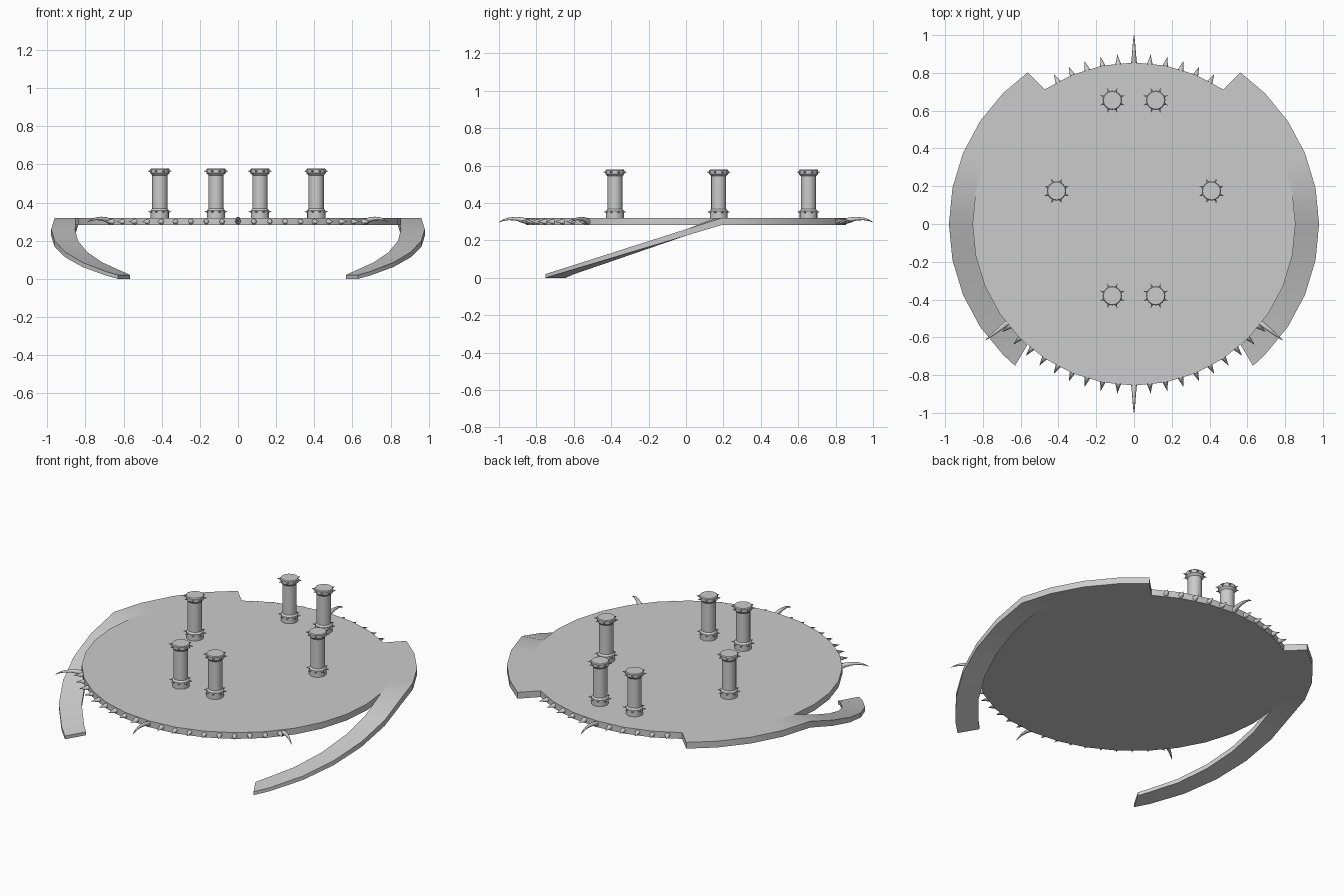
import bpy, bmesh
from math import sin, cos, radians, pi
from mathutils import Matrix, Vector

cube = bpy.data.objects.get("Cube")
if cube:
    bpy.data.objects.remove(cube, do_unlink=True)

grey = bpy.data.materials.new("plain_grey")
grey.use_nodes = True
grey.diffuse_color = (0.6, 0.6, 0.6, 1)
grey.node_tree.nodes["Principled BSDF"].inputs["Base Color"].default_value = (0.6, 0.6, 0.6, 1)

TOP, BOTTOM, RIM, OUTER = 0.32, 0.282, 0.855, 0.98


def finish(name, bm, angle=30):
    """Turn a bmesh into a shaded object."""
    bmesh.ops.recalc_face_normals(bm, faces=bm.faces)
    mesh = bpy.data.meshes.new(name)
    bm.to_mesh(mesh)
    bm.free()
    mesh.materials.append(grey)
    ob = bpy.data.objects.new(name, mesh)
    bpy.context.collection.objects.link(ob)
    bpy.ops.object.select_all(action='DESELECT')
    ob.select_set(True)
    bpy.context.view_layer.objects.active = ob
    bpy.ops.object.shade_smooth_by_angle(angle=radians(angle))
    return ob


def rings(bm, loops):
    """Bridge successive closed loops of points and cap both ends."""
    loops = [[bm.verts.new(p) for p in loop] for loop in loops]
    n = len(loops[0])
    for a, b in zip(loops, loops[1:]):
        for i in range(n):
            j = (i + 1) % n
            bm.faces.new((a[i], a[j], b[j], b[i]))
    bm.faces.new(loops[0])
    bm.faces.new(loops[-1])


def circle(r, z, n):
    return [(r * cos(2 * pi * i / n), r * sin(2 * pi * i / n), z) for i in range(n)]


def spike(bm, a, r, z, width, length, sides=8):
    """Cone pointing outward at angle a from radius r."""
    m = (Matrix.Rotation(a, 4, 'Z') @ Matrix.Translation((r + length / 2, 0, z))
         @ Matrix.Rotation(pi / 2, 4, 'Y'))
    bmesh.ops.create_cone(bm, cap_ends=True, segments=sides, radius1=width,
                          radius2=0, depth=length, matrix=m)


# Round deck
bm = bmesh.new()
rings(bm, [circle(RIM, BOTTOM, 32), circle(RIM, TOP, 32)])
finish("deck", bm)

# Side ramps: flat wing at the back, sweeping down to the ground at the front
bm = bmesh.new()
loops = []
stops = [(56.4, 54.9)] + [(11.25 * k,) * 2 for k in range(4, -5, -1)] + [(-48.6, -50)]
for inner, outer in stops:
    ai, ao = radians(inner), radians(outer)
    drop = min(max((0.19 - OUTER * sin(ao)) / 0.94, 0), 1)
    top = TOP - drop * 0.3
    low = top - (TOP - BOTTOM) * (1 - drop) - 0.02 * drop
    loops.append([(RIM * cos(ai), RIM * sin(ai), low), (OUTER * cos(ao), OUTER * sin(ao), low),
                  (OUTER * cos(ao), OUTER * sin(ao), top), (RIM * cos(ai), RIM * sin(ai), top)])
rings(bm, loops)
ramps = finish("side_ramps", bm)
ramps.modifiers.new("mirror", 'MIRROR').use_clip = False

# Small spikes round the front and back of the rim
bm = bmesh.new()
for facing, count in ((-pi / 2, 9), (pi / 2, 5)):
    for k in range(1, count + 1):
        for side in (-1, 1):
            spike(bm, facing + side * k * pi / 32, RIM - 0.008, 0.3, 0.016, 0.055)
finish("rim_spikes", bm, 60)

# Long drooping horns
bm = bmesh.new()
path = [(0.845, 0.298, 0.016), (0.875, 0.31, 0.013), (0.91, 0.316, 0.01),
        (0.95, 0.315, 0.007), (0.98, 0.307, 0.004), (1.0, 0.297, 0.001)]
for a in (90, -90, -38, -142):
    turn = Matrix.Rotation(radians(a), 3, 'Z')
    loops = []
    for i, (r, z, w) in enumerate(path):
        p, q = path[max(i - 1, 0)], path[min(i + 1, len(path) - 1)]
        along = Vector((q[0] - p[0], 0, q[1] - p[1])).normalized()
        up = Vector((-along.z, 0, along.x))
        loops.append([turn @ (Vector((r, 0, z)) + up * w * sin(t * pi / 4)
                              + Vector((0, w * cos(t * pi / 4), 0))) for t in range(8)])
    rings(bm, loops)
finish("horns", bm, 60)

# Spiked pillars
profile = [(0.048, 0.315), (0.048, 0.358), (0.04, 0.368), (0.04, 0.543),
           (0.051, 0.555), (0.051, 0.573), (0.047, 0.578)]
for row, (x, y) in (("back", (0.115, 0.655)), ("middle", (0.41, 0.175)), ("front", (0.115, -0.38))):
    for side, s in (("left", 1), ("right", -1)):
        bm = bmesh.new()
        rings(bm, [circle(r, z, 16) for r, z in profile])
        for k in range(8):
            a = (k + 0.5) * pi / 4
            spike(bm, a, 0.045, 0.352, 0.007, 0.022, 6)
            spike(bm, a, 0.048, 0.565, 0.007, 0.022, 6)
        finish(f"pillar_{row}_{side}", bm).location = (s * x, y, 0)
